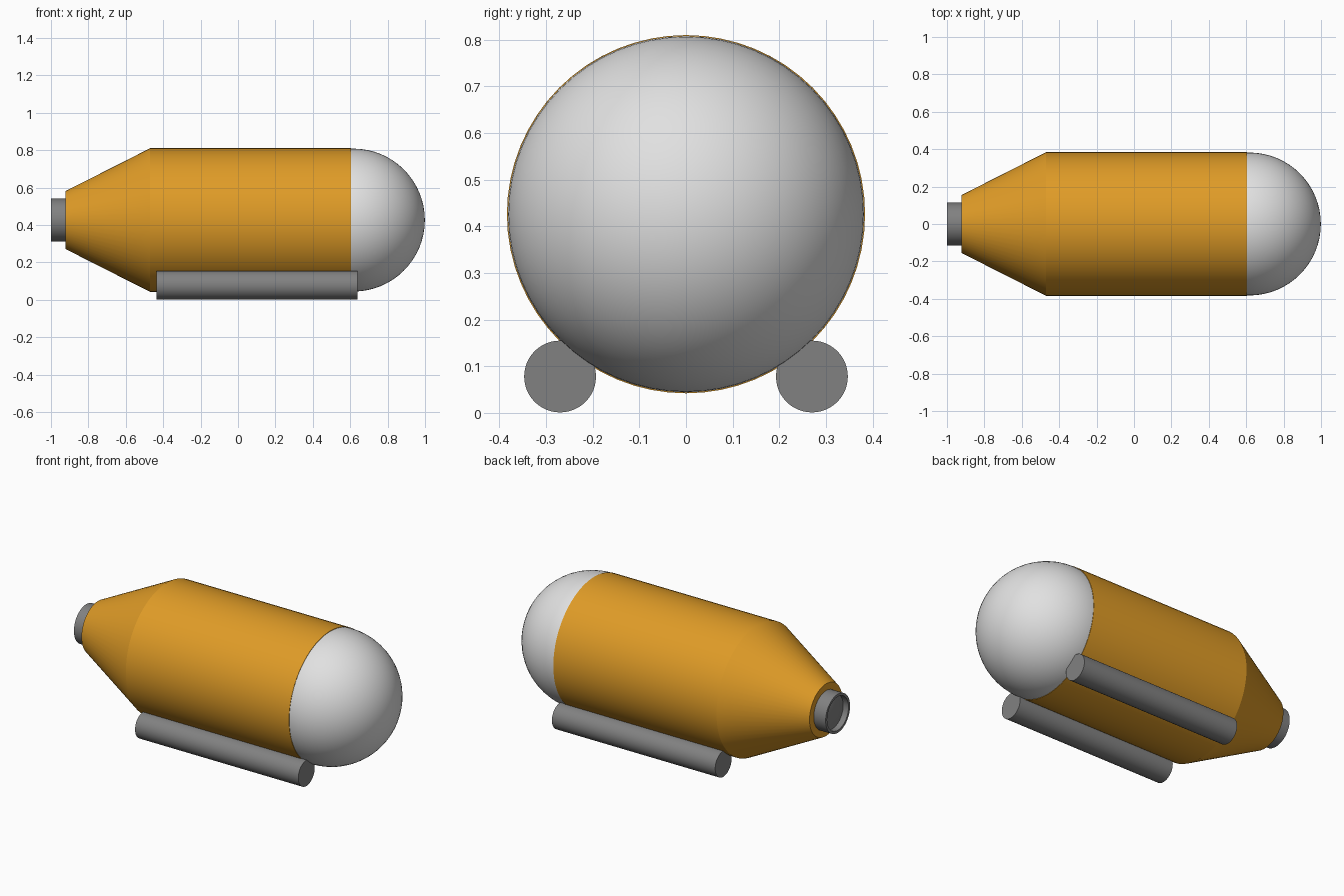
import bpy, bmesh, math

if "Cube" in bpy.data.objects:
    bpy.data.objects.remove(bpy.data.objects["Cube"])

AXIS_Z = 0.426


def material(name, rgb):
    m = bpy.data.materials.new(name)
    m.diffuse_color = (*rgb, 1)
    m.use_nodes = True
    m.node_tree.nodes["Principled BSDF"].inputs["Base Color"].default_value = m.diffuse_color
    return m


orange = material("orange_paint", (0.74, 0.33, 0.02))
white = material("pale_dome", (0.75, 0.75, 0.75))
grey = material("grey_metal", (0.22, 0.22, 0.22))


def revolve(name, profile, mat, y=0, z=AXIS_Z, sides=64):
    """Spin (x, radius) points around an axis running along x."""
    bm = bmesh.new()
    rings = []
    for x, r in profile:
        if r == 0:
            rings.append([bm.verts.new((x, y, z))] * sides)
        else:
            rings.append([bm.verts.new((x, y + r * math.cos(2 * math.pi * i / sides),
                                        z + r * math.sin(2 * math.pi * i / sides)))
                          for i in range(sides)])
    for a, b in zip(rings, rings[1:]):
        for i in range(sides):
            j = (i + 1) % sides
            corners = list(dict.fromkeys((a[i], a[j], b[j], b[i])))
            bm.faces.new(corners)
    bmesh.ops.recalc_face_normals(bm, faces=bm.faces)
    mesh = bpy.data.meshes.new(name)
    bm.to_mesh(mesh)
    bm.free()
    mesh.materials.append(mat)
    obj = bpy.data.objects.new(name, mesh)
    bpy.context.collection.objects.link(obj)
    bpy.ops.object.select_all(action='DESELECT')
    obj.select_set(True)
    bpy.context.view_layer.objects.active = obj
    bpy.ops.object.shade_smooth_by_angle(angle=math.radians(25))
    return obj


# Main hull and tapered tail
revolve("hull", [(-0.47, 0), (-0.47, 0.384), (0.605, 0.384), (0.605, 0)], orange)
revolve("tail_cone", [(-0.922, 0), (-0.922, 0.155), (-0.47, 0.384), (-0.47, 0)], orange)

# Round nose dome
R, CX = 0.382, 0.617
revolve("nose_dome", [(CX - R * math.cos(math.pi * i / 32),
                       0 if i in (0, 32) else R * math.sin(math.pi * i / 32))
                      for i in range(33)], white)

# Thruster ring, open at the back
revolve("thruster_ring", [(-0.92, 0), (-0.92, 0.115), (-1.0, 0.115),
                          (-1.0, 0.1), (-0.965, 0.1), (-0.965, 0)], grey)

# Faceted hub inside the thruster
revolve("thruster_hub", [(-0.965, 0), (-0.965, 0.1), (-0.995, 0)], grey, sides=6)

# Pair of landing skids
for side, label in ((-1, "front"), (1, "back")):
    revolve(label + "_skid", [(-0.435, 0), (-0.435, 0.077), (0.64, 0.077), (0.64, 0)],
            grey, y=0.27 * side, z=0.078, sides=48)
